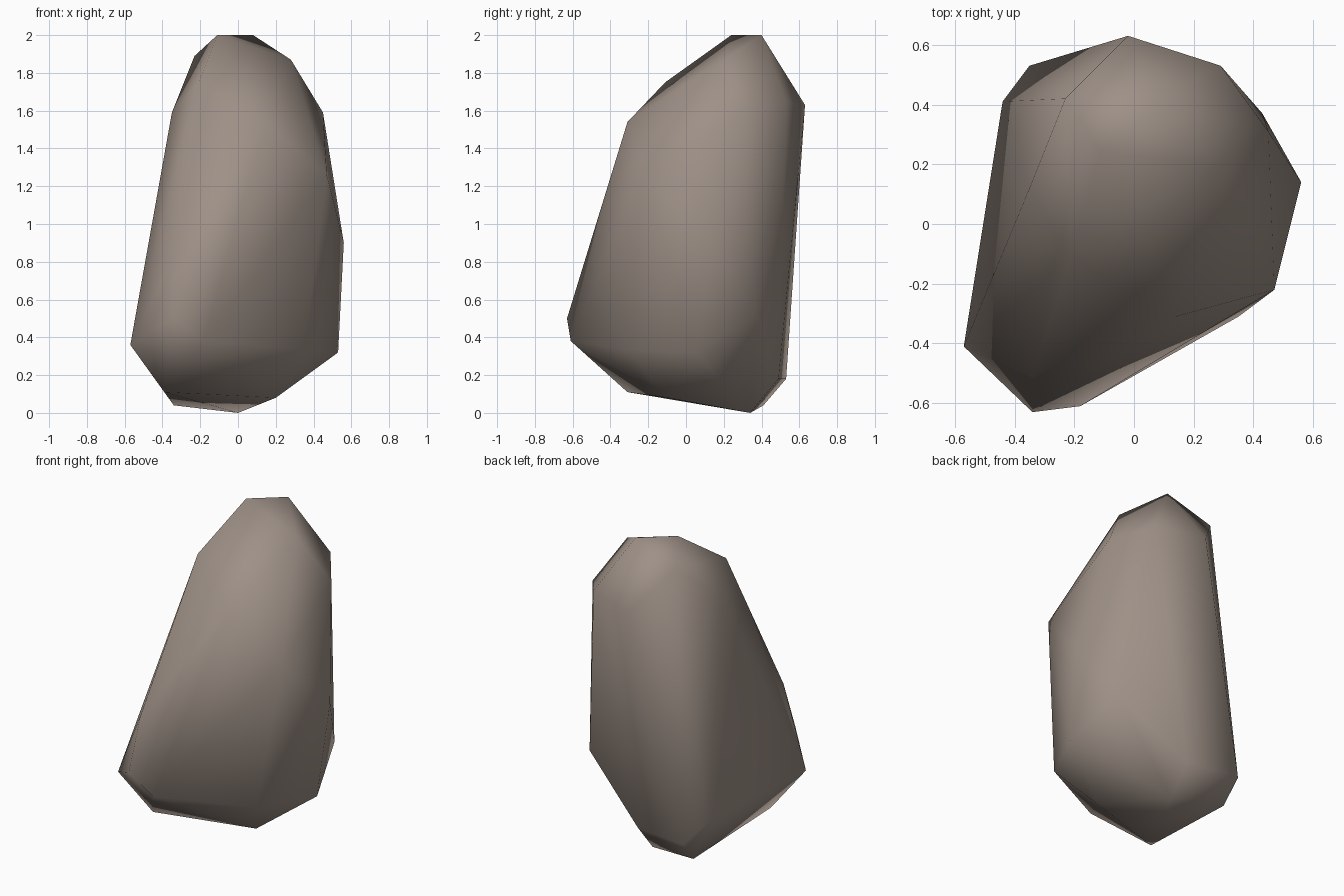
import bpy, bmesh

if "Cube" in bpy.data.objects:
    bpy.data.objects.remove(bpy.data.objects["Cube"])

# Corner points of the boulder, from the crown down to the base
CORNERS = [
    # crown
    (-.11, .24, 2.0), (.08, .40, 2.0), (-.23, .42, 1.89), (.28, .20, 1.87),
    (-.21, -.11, 1.75),
    # shoulder
    (-.02, .63, 1.63), (.29, .53, 1.65), (.45, .31, 1.59), (-.35, .12, 1.59),
    (.14, -.31, 1.54), (.47, -.22, 1.26),
    # belly
    (.56, .14, .90), (-.34, -.51, .82), (.43, .37, .52), (-.34, -.63, .50),
    (-.18, -.61, .38), (-.57, -.41, .36), (.35, -.31, .335), (.53, .05, .32),
    (-.44, .41, .30),
    # base
    (-.35, .53, .18), (0, .49, .18), (-.39, -.31, .11), (.20, -.10, .08),
    (-.34, .41, .04), (0, .34, 0),
]

# Stone body: convex hull around the corners
bm = bmesh.new()
for p in CORNERS:
    bm.verts.new(p)
bmesh.ops.convex_hull(bm, input=bm.verts[:])
loose = [v for v in bm.verts if not v.link_faces]
bmesh.ops.delete(bm, geom=loose, context='VERTS')
bmesh.ops.recalc_face_normals(bm, faces=bm.faces[:])
for f in bm.faces:
    f.smooth = True
mesh = bpy.data.meshes.new("boulder")
bm.to_mesh(mesh)
bm.free()

# One warm grey-brown stone colour
stone = bpy.data.materials.new("warm grey stone")
stone.diffuse_color = (.34, .28, .24, 1)
stone.use_nodes = True
stone.node_tree.nodes["Principled BSDF"].inputs["Base Color"].default_value = stone.diffuse_color
mesh.materials.append(stone)
bpy.context.collection.objects.link(bpy.data.objects.new("boulder", mesh))
